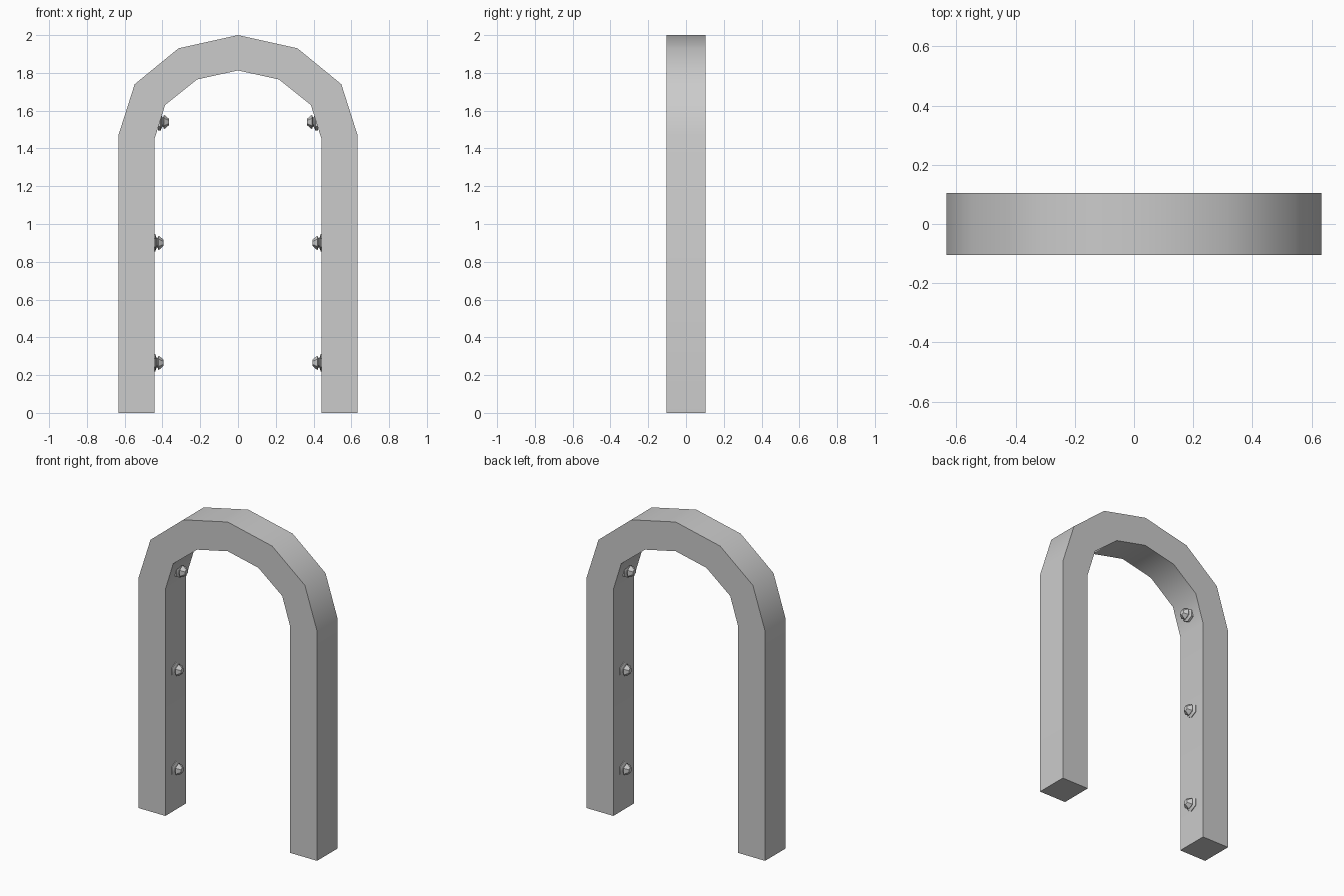
import bpy, bmesh, math
from mathutils import Matrix

cube = bpy.data.objects.get("Cube")
if cube:
    bpy.data.objects.remove(cube, do_unlink=True)

grey = bpy.data.materials.new("light_grey")
grey.use_nodes = True
COLOUR = (0.6, 0.6, 0.6, 1)
grey.diffuse_color = COLOUR
grey.node_tree.nodes["Principled BSDF"].inputs["Base Color"].default_value = COLOUR


def finish(bm, name, angle):
    bmesh.ops.recalc_face_normals(bm, faces=bm.faces[:])
    mesh = bpy.data.meshes.new(name)
    bm.to_mesh(mesh)
    bm.free()
    obj = bpy.data.objects.new(name, mesh)
    bpy.context.collection.objects.link(obj)
    mesh.materials.append(grey)
    bpy.ops.object.select_all(action='DESELECT')
    obj.select_set(True)
    bpy.context.view_layer.objects.active = obj
    bpy.ops.object.shade_smooth_by_angle(angle=math.radians(angle))
    return obj


def full_outline(half):
    # half runs from the foot up to the crown on the centre line
    return half + [(-x, z) for x, z in reversed(half[:-1])]


# Arch: matching outer and inner outlines joined into a square-section band
outer = full_outline([(0.633, 0), (0.633, 1.47), (0.547, 1.74), (0.315, 1.93), (0, 2)])
inner = full_outline([(0.442, 0), (0.442, 1.45), (0.386, 1.63), (0.217, 1.765), (0, 1.813)])
DEPTH = 0.104
bm = bmesh.new()
rings = [[bm.verts.new((x, y, z)) for x, z in line]
         for line, y in ((outer, -DEPTH), (outer, DEPTH), (inner, DEPTH), (inner, -DEPTH))]
for a, b in zip(rings, rings[1:] + rings[:1]):
    for i in range(len(outer) - 1):
        bm.faces.new((a[i], a[i + 1], b[i + 1], b[i]))
for end in (0, -1):
    bm.faces.new([ring[end] for ring in rings])
finish(bm, "arch", 35)

# Studs: six-sided flange, narrow neck and tapered knob, as (radius, reach)
PROFILE = [(0.046, -0.01), (0.046, 0.004), (0.026, 0.011), (0.024, 0.016),
           (0.038, 0.021), (0.033, 0.029), (0.017, 0.047)]
SIDES = 6


def stud(name, side, x, z):
    bm = bmesh.new()
    loops = []
    for radius, reach in PROFILE:
        angles = [math.tau * i / SIDES for i in range(SIDES)]
        loops.append([bm.verts.new((-reach, radius * math.sin(t), radius * math.cos(t)))
                      for t in angles])
    for a, b in zip(loops, loops[1:]):
        for i in range(SIDES):
            j = (i + 1) % SIDES
            bm.faces.new((a[i], a[j], b[j], b[i]))
    bm.faces.new(loops[0])
    bm.faces.new(loops[-1])
    bmesh.ops.transform(bm, matrix=Matrix.Diagonal((side, 1, 1, 1)), verts=bm.verts[:])
    obj = finish(bm, name, 30)
    obj.location = (side * x, 0, z)


for side, label in ((1, "left"), (-1, "right")):
    for level, x, z in (("lower", 0.442, 0.265), ("middle", 0.442, 0.9), ("upper", 0.413, 1.54)):
        stud(f"{label}_{level}_stud", side, x, z)
